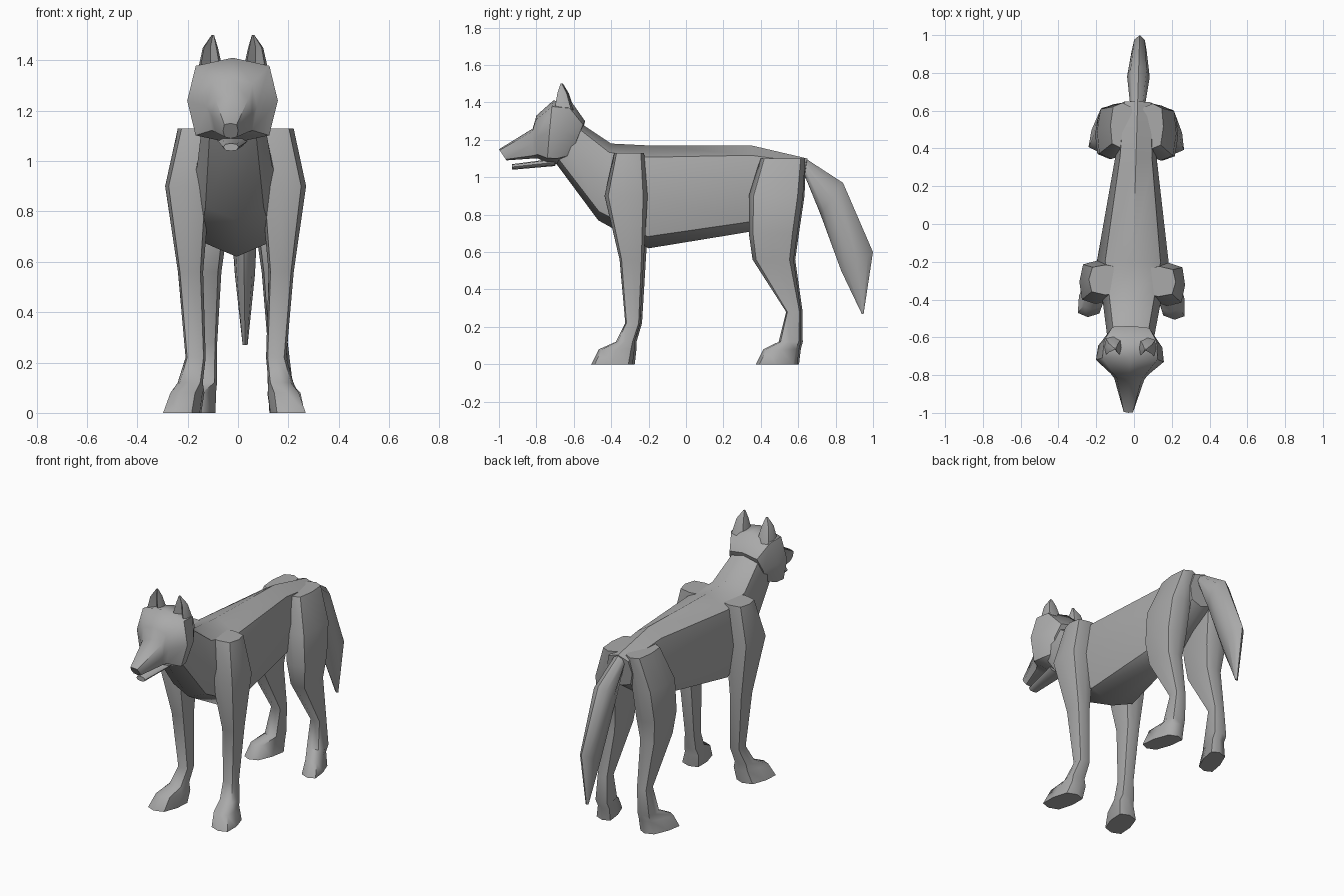
import bpy, bmesh, math
from mathutils import Matrix, Vector

cube = bpy.data.objects.get("Cube")
if cube:
    bpy.data.objects.remove(cube, do_unlink=True)

# Single plain coat colour
coat_colour = (.4, .4, .4, 1)
coat = bpy.data.materials.new("grey_coat")
coat.use_nodes = True
coat.diffuse_color = coat_colour
shader = coat.node_tree.nodes["Principled BSDF"]
shader.inputs["Base Color"].default_value = coat_colour
shader.inputs["Roughness"].default_value = .8

# The stance is turned very slightly about the vertical
stance = Matrix.Rotation(-.03, 4, "Z")
SIDES = {"left": 1, "right": -1}


def soften(value, power):
    """Bulge a sine or cosine so that an oval becomes squarer."""
    return math.copysign(abs(value) ** power, value)


def section(start, end, half_width, power):
    """Eight-sided oval running from start to end, widened along x."""
    centre = (start + end) / 2
    reach = (start - end) / 2
    across = Vector((half_width, 0, 0))
    points = []
    for step in range(8):
        angle = step * math.tau / 8
        points.append(centre + reach * soften(math.cos(angle), power)
                      + across * soften(math.sin(angle), power))
    return points


def loft(name, sections):
    """Skin neighbouring sections and close both ends."""
    bm = bmesh.new()
    loops = [[bm.verts.new(stance @ point) for point in points] for points in sections]
    for lower, upper in zip(loops, loops[1:]):
        for i in range(len(lower)):
            bm.faces.new((lower[i - 1], lower[i], upper[i], upper[i - 1]))
    bm.faces.new(loops[0])
    bm.faces.new(loops[-1])
    bmesh.ops.recalc_face_normals(bm, faces=bm.faces)
    mesh = bpy.data.meshes.new(name)
    bm.to_mesh(mesh)
    bm.free()
    for face in mesh.polygons:
        face.use_smooth = True
    mesh.set_sharp_from_angle(angle=math.radians(50))
    mesh.materials.append(coat)
    part = bpy.data.objects.new(name, mesh)
    bpy.context.collection.objects.link(part)


def central_part(name, power, stations):
    """Part on the centre line: top y and z, bottom y and z, half width."""
    sections = []
    for top_y, top_z, bottom_y, bottom_z, half_width in stations:
        top = Vector((0, top_y, top_z))
        bottom = Vector((0, bottom_y, bottom_z))
        sections.append(section(top, bottom, half_width, power))
    loft(name, sections)


def paired_part(name, stations, hollow=False, splay=0):
    """Mirrored upright part: height, front y, back y, centre x, half width."""
    for label, side in SIDES.items():
        sections = []
        for height, front, back, centre, half_width in stations:
            # Only the toes turn outwards
            turn = splay if height < .1 else 0
            start = Vector((side * (centre + turn), front, height))
            end = Vector((side * (centre - turn), back, height))
            points = section(start, end, half_width, .6)
            if hollow:
                points[0] = start.lerp(end, .5)
            sections.append(points)
        loft(label + "_" + name, sections)


# Trunk with neck and rump
central_part("body", .75, [
    (-.55, 1.28, -.7, 1.08, .12),
    (-.4, 1.18, -.47, .77, .15),
    (-.2, 1.17, -.2, .62, .19),
    (.35, 1.17, .35, .71, .11),
    (.65, 1.1, .62, .9, .09),
])

# Skull, brow and muzzle
central_part("head", .6, [
    (-.54, 1.3, -.62, 1.1, .12),
    (-.61, 1.4, -.69, 1.07, .17),
    (-.71, 1.41, -.74, 1.07, .18),
    (-.8, 1.33, -.79, 1.1, .1),
    (-.82, 1.26, -.82, 1.1, .08),
    (-1, 1.15, -.96, 1.09, .03),
])

# Slightly open mouth
central_part("lower_jaw", .75, [
    (-.7, 1.1, -.7, 1.06, .06),
    (-.93, 1.07, -.93, 1.04, .03),
])

# Drooping tail
central_part("tail", 1, [
    (.64, 1.1, .63, 1.02, .04),
    (.84, .97, .72, .8, .06),
    (1, .6, .83, .5, .04),
    (.95, .27, .94, .27, .01),
])

# Ears with a hollow front
paired_part("ear", [
    (1.36, -.71, -.6, .09, .05),
    (1.45, -.69, -.63, .09, .03),
    (1.5, -.67, -.66, .08, .005),
], hollow=True)

# Front legs from shoulder to paw
paired_part("front_leg", [
    (1.13, -.38, -.22, .14, .09),
    (.9, -.43, -.2, .19, .09),
    (.56, -.35, -.22, .18, .05),
    (.22, -.32, -.24, .16, .04),
    (.12, -.37, -.27, .18, .05),
    (.08, -.46, -.27, .19, .06),
    (0, -.5, -.28, .21, .07),
], splay=.02)

# Hind legs from thigh to hock and paw
paired_part("hind_leg", [
    (1.1, .4, .64, .08, .06),
    (.9, .34, .63, .13, .08),
    (.7, .34, .6, .14, .08),
    (.56, .36, .58, .14, .06),
    (.28, .54, .62, .14, .04),
    (.12, .5, .62, .15, .05),
    (.08, .42, .61, .17, .05),
    (0, .38, .6, .18, .06),
], splay=.03)
